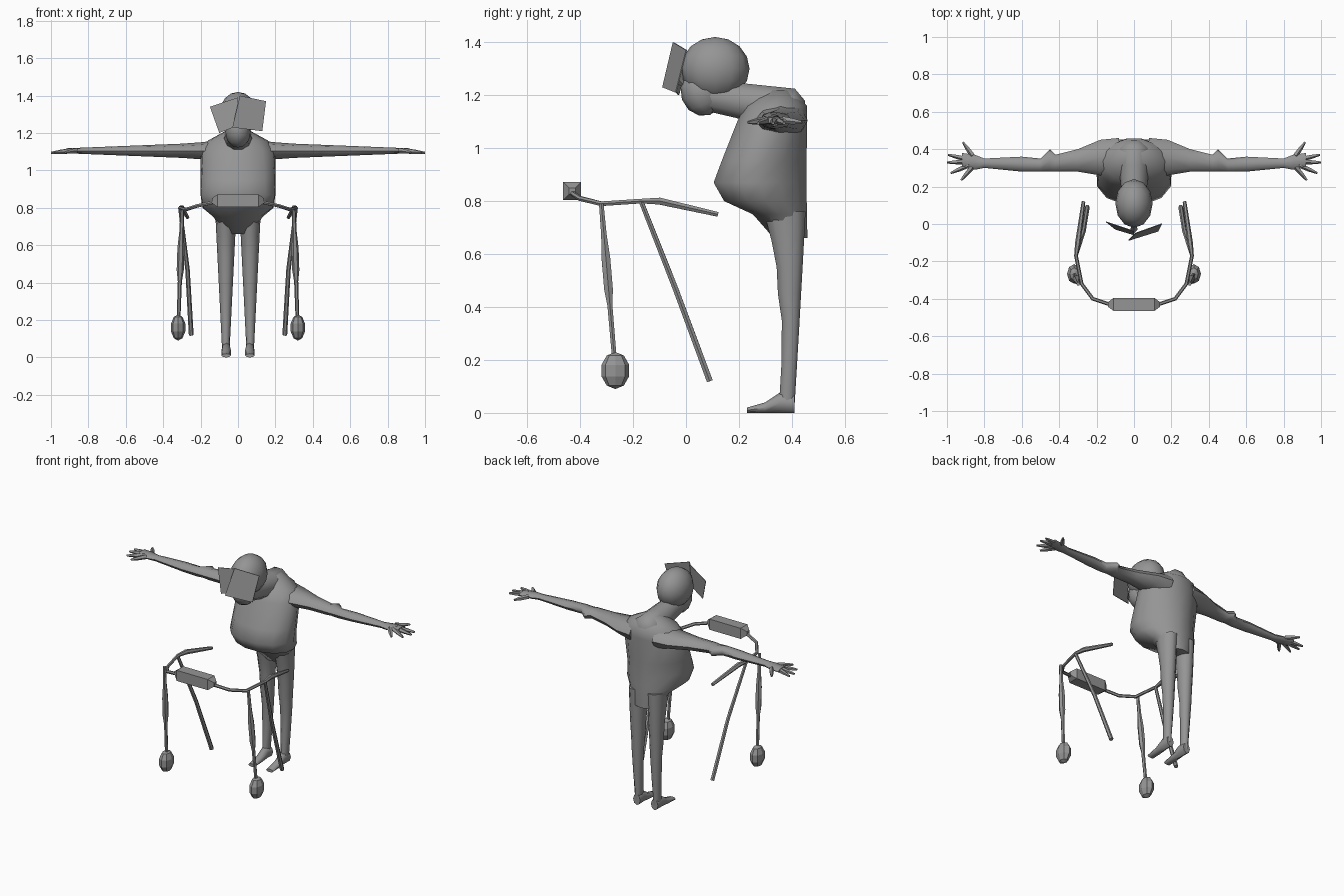
import bpy, bmesh, math
from mathutils import Matrix, Vector

default_cube = bpy.data.objects.get("Cube")
if default_cube:
    bpy.data.objects.remove(default_cube)

grey = (0.3, 0.3, 0.3, 1)
material = bpy.data.materials.new("plain grey")
material.use_nodes = True
material.diffuse_color = grey
material.node_tree.nodes["Principled BSDF"].inputs["Base Color"].default_value = grey


def finish(name, bm, mirror=False, smooth=True):
    """Turn a bmesh into a grey object, optionally mirrored in x."""
    bmesh.ops.recalc_face_normals(bm, faces=bm.faces)
    mesh = bpy.data.meshes.new(name)
    bm.to_mesh(mesh)
    bm.free()
    mesh.materials.append(material)
    obj = bpy.data.objects.new(name, mesh)
    bpy.context.collection.objects.link(obj)
    if mirror:
        obj.modifiers.new("Mirror", 'MIRROR').use_mirror_merge = False
    if smooth:
        bpy.ops.object.select_all(action='DESELECT')
        obj.select_set(True)
        bpy.context.view_layer.objects.active = obj
        bpy.ops.object.shade_smooth_by_angle(angle=math.radians(50))


def loft(name, rings, mirror=False, smooth=True):
    """Skin a row of equal rings and close both ends."""
    bm = bmesh.new()
    rows = [[bm.verts.new(point) for point in ring] for ring in rings]
    for low, high in zip(rows, rows[1:]):
        for i in range(len(low)):
            bm.faces.new((low[i - 1], low[i], high[i], high[i - 1]))
    bm.faces.new(rows[0])
    bm.faces.new(rows[-1])
    finish(name, bm, mirror, smooth)


def oval(centre, u, v, sides=10, skew=0):
    """Ring around a centre, spanned by two half-axis vectors."""
    ring = []
    for i in range(sides):
        turn = math.tau * i / sides
        wide, deep = math.cos(turn), math.sin(turn)
        ring.append(Vector(centre) + Vector(u) * wide * (1 - skew * deep) + Vector(v) * deep)
    return ring


def tube(name, path, sides=6, mirror=True):
    """Round tube along (point, radius) pairs."""
    points = [Vector(point) for point, radius in path]
    rings = []
    for i, (point, radius) in enumerate(path):
        ahead, behind = points[min(i + 1, len(points) - 1)], points[max(i - 1, 0)]
        along = (ahead - behind).normalized()
        up = Vector((0, 1, 0)) if abs(along.z) > 0.8 else Vector((0, 0, 1))
        side = along.cross(up).normalized()
        rings.append(oval(point, side * radius, side.cross(along) * radius, sides))
    loft(name, rings, mirror)


def ellipsoid(name, centre, size, segments, rows, tilt=0, mirror=False, smooth=True):
    """Ball with three half sizes, tilted about x."""
    bm = bmesh.new()
    place = Matrix.Translation(centre) @ Matrix.Rotation(math.radians(tilt), 4, 'X')
    bmesh.ops.create_uvsphere(bm, u_segments=segments, v_segments=rows, radius=1,
                              matrix=place @ Matrix.Diagonal((*size, 1)))
    finish(name, bm, mirror, smooth)


# Torso with a hanging belly: height, half width, front
rings = []
for z, width, front in [(0.66, 0.08, 0.33), (0.75, 0.13, 0.25), (0.8, 0.19, 0.14),
                        (0.87, 0.2, 0.1), (0.95, 0.2, 0.13), (1.1, 0.2, 0.19),
                        (1.16, 0.16, 0.22), (1.22, 0.05, 0.3)]:
    back = 0.46 - max(0, z - 1.16)
    belly = max(0, 0.25 - front) * 1.5
    rings.append(oval((0, (front + back) / 2, z), (width, 0, 0),
                      (0, (back - front) / 2, 0), 14, belly))
loft("torso", rings)

# Stooped neck and head
tube("neck", [((0, 0.07, 1.2), 0.06), ((0, 0.2, 1.18), 0.07), ((0, 0.3, 1.16), 0.08),
              ((0, 0.4, 1.14), 0.09), ((0, 0.45, 1.14), 0.04)], 10, False)
ellipsoid("skull", (0, 0.11, 1.3), (0.1, 0.13, 0.12), 12, 8)
ellipsoid("jaw", (0, 0.06, 1.21), (0.07, 0.08, 0.09), 10, 6, 20)
tube("nose", [((0, 0, 1.33), 0.01), ((0, -0.03, 1.26), 0.02), ((0, 0, 1.23), 0.01)], 4, False)

# Two tilted plates in front of the eyes
for name, corners in {
    "right_lens": [(-0.15, 0.01, 1.34), (0, -0.04, 1.39), (0, -0.06, 1.24), (-0.1, -0.03, 1.2)],
    "left_lens": [(0.01, -0.05, 1.4), (0.15, 0, 1.37), (0.13, -0.04, 1.21), (-0.03, -0.09, 1.23)],
}.items():
    loft(name, [corners, [Vector(c) + Vector((0, 0.004, 0)) for c in corners]], smooth=False)

# Arms stretched sideways, thinning evenly in height: x, front, back
rings = []
for x, front, back in [(0.08, 0.27, 0.46), (0.18, 0.26, 0.45), (0.3, 0.28, 0.4),
                       (0.42, 0.28, 0.37), (0.45, 0.28, 0.4), (0.5, 0.28, 0.35),
                       (0.6, 0.28, 0.36), (0.8, 0.3, 0.35), (0.85, 0.29, 0.37), (0.92, 0.3, 0.38)]:
    height = 0.05 - 0.04 * x + max(0, 0.2 - x) * 0.2
    rings.append(oval((x, (front + back) / 2, 1.105), (0, (back - front) / 2, 0),
                      (0, 0, height), 8))
loft("arms", rings, True)

# Fingers fanning out from the palm, the middle ones longest
fan = {"little_finger": -50, "ring_finger": -24, "middle_finger": -2,
       "index_finger": 13, "thumb": 54}
for name, degrees in fan.items():
    angle = math.radians(degrees)
    reach = Vector((math.cos(angle), math.sin(angle), -0.1)) * 0.16 * math.cos(angle * 0.7)
    palm = Vector((0.84, 0.335, 1.11))
    tube(name, [(palm + reach * 0.3, 0.015), (palm + reach * 0.7, 0.012), (palm + reach, 0.006)], 5)

# Legs widening with height: height, front
rings = []
for z, front in [(0.03, 0.35), (0.2, 0.36), (0.35, 0.36), (0.45, 0.345),
                 (0.55, 0.34), (0.65, 0.32), (0.76, 0.29)]:
    back = 0.41 + 0.06 * z
    rings.append(oval((0.065, (front + back) / 2, z), (0.018 + 0.05 * z, 0, 0),
                      (0, (back - front) / 2, 0)))
loft("legs", rings, True)

# Flat-soled feet pointing forward: y, top
loft("feet", [oval((0.063, y, top / 2), (0.025, 0, 0), (0, 0, top / 2), 8)
              for y, top in [(0.23, 0.02), (0.3, 0.04), (0.36, 0.08), (0.41, 0.07)]], True)

# Walking frame: padded front grip with tapered ends
rings = []
for x in (-0.14, -0.11, 0.11, 0.14):
    half = 0.034 if abs(x) < 0.12 else 0.012
    rings.append([(x, -0.43 + y * half, 0.838 + z * half)
                  for y, z in ((1, 1), (-1, 1), (-1, -1), (1, -1))])
loft("front_grip", rings, smooth=False)

# Side rails running from the grip back to the hand rests
tube("side_rails", [((0.13, -0.43, 0.83), 0.01), ((0.22, -0.4, 0.81), 0.01),
                    ((0.28, -0.32, 0.79), 0.01), ((0.31, -0.17, 0.8), 0.01),
                    ((0.3, -0.1, 0.8), 0.015), ((0.27, 0.12, 0.75), 0.01)])

# Front legs with a thicker middle, straight between top and bottom
top, bottom = Vector((0.298, -0.32, 0.79)), Vector((0.318, -0.27, 0.2))
swell = [(0, 0.01), (0.2, 0.012), (0.35, 0.019), (0.55, 0.019), (0.65, 0.011), (1, 0.01)]
tube("front_frame_legs", [(top.lerp(bottom, part), radius) for part, radius in swell])

# Rear legs leaning back
tube("rear_frame_legs", [((0.31, -0.17, 0.8), 0.01), ((0.27, -0.04, 0.47), 0.012),
                         ((0.25, 0.09, 0.12), 0.013)])

# Faceted pads under the front legs
ellipsoid("foot_pads", (0.32, -0.267, 0.16), (0.04, 0.055, 0.07), 8, 5, mirror=True, smooth=False)
